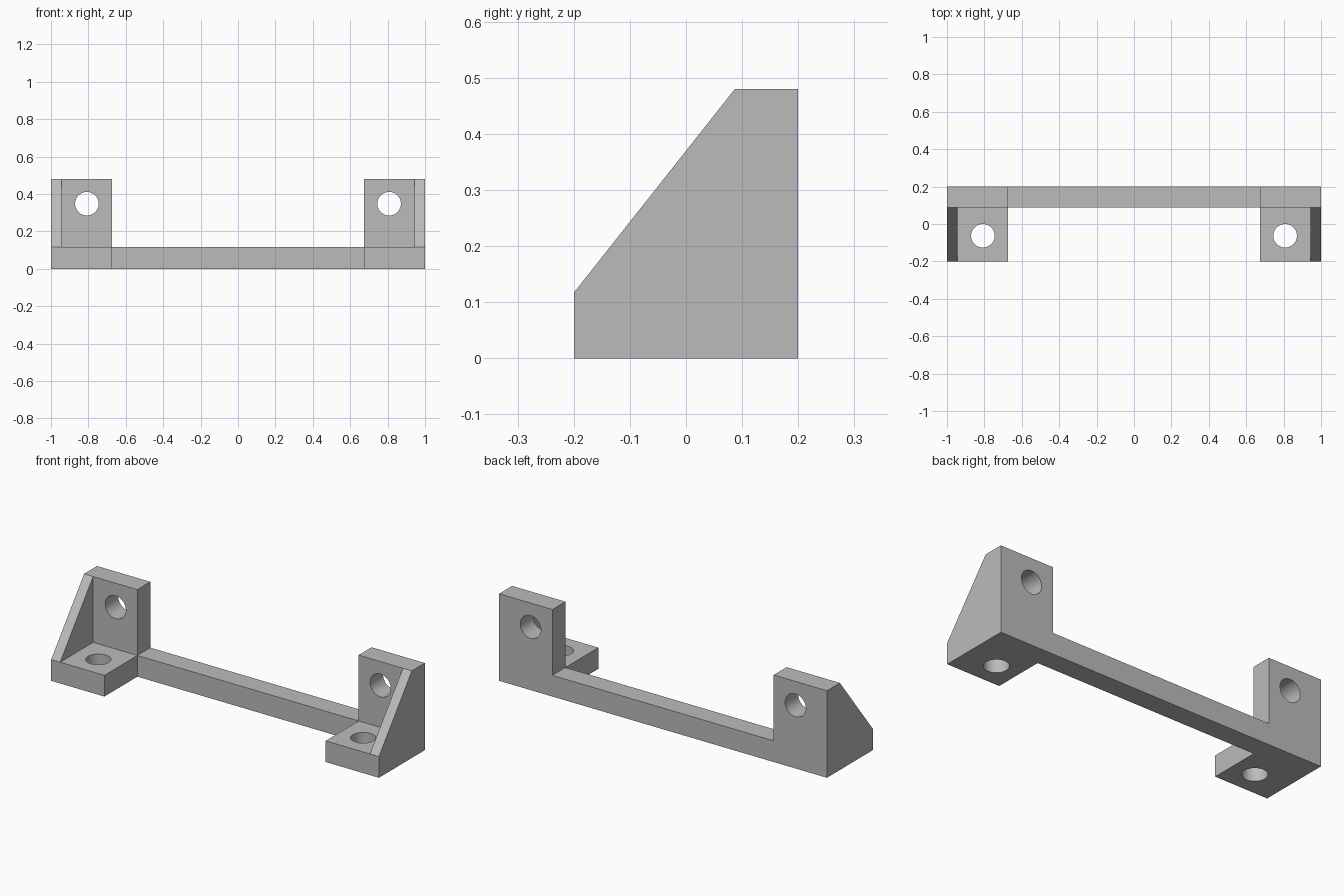
import bpy
import bmesh
from math import pi, radians
from mathutils import Matrix

default_cube = bpy.data.objects.get("Cube")
if default_cube:
    bpy.data.objects.remove(default_cube, do_unlink=True)

INNER, RIB, OUTER = 0.675, 0.945, 1.0      # x stations of an end bracket
FRONT, WALL, BACK = -0.2, 0.087, 0.2       # y stations
BASE, TOP = 0.117, 0.48                    # heights
HOLE_X, HOLE_Y, HOLE_Z, HOLE_R = 0.808, -0.063, 0.348, 0.063

grey = bpy.data.materials.new("plain grey")
grey.use_nodes = True
colour = (0.5, 0.5, 0.5, 1)
grey.diffuse_color = colour
grey.node_tree.nodes["Principled BSDF"].inputs["Base Color"].default_value = colour


def finish(name, bm):
    bmesh.ops.recalc_face_normals(bm, faces=bm.faces)
    mesh = bpy.data.meshes.new(name)
    bm.to_mesh(mesh)
    bm.free()
    mesh.materials.append(grey)
    obj = bpy.data.objects.new(name, mesh)
    bpy.context.collection.objects.link(obj)
    return obj


def prism(name, x0, x1, profile):
    """Extrude a (y, z) profile along x."""
    bm = bmesh.new()
    face = bm.faces.new([bm.verts.new((x0, y, z)) for y, z in profile])
    ext = bmesh.ops.extrude_face_region(bm, geom=[face])
    verts = [v for v in ext["geom"] if isinstance(v, bmesh.types.BMVert)]
    bmesh.ops.translate(bm, verts=verts, vec=(x1 - x0, 0, 0))
    return finish(name, bm)


def drill(name, matrix):
    bm = bmesh.new()
    bmesh.ops.create_cone(bm, cap_ends=True, segments=48, radius1=HOLE_R,
                          radius2=HOLE_R, depth=0.3, matrix=matrix)
    return finish(name, bm)


def apply(obj, mod):
    bpy.ops.object.select_all(action="DESELECT")
    obj.select_set(True)
    bpy.context.view_layer.objects.active = obj
    bpy.ops.object.modifier_apply(modifier=mod.name)


def cut(obj, cutter):
    mod = obj.modifiers.new("cut", "BOOLEAN")
    mod.operation = "DIFFERENCE"
    mod.solver = "EXACT"
    mod.object = cutter
    cutter.hide_render = True
    apply(obj, mod)
    bpy.data.objects.remove(cutter, do_unlink=True)


# End bracket: sloped side block, hollowed to leave floor, wall and outer rib
brackets = prism("end_brackets", INNER, OUTER, [
    (FRONT, 0), (BACK, 0), (BACK, TOP), (WALL, TOP), (FRONT, BASE)])
cut(brackets, prism("pocket_cutter", INNER - 0.1, RIB, [
    (FRONT - 0.1, BASE), (WALL, BASE), (WALL, TOP + 0.1), (FRONT - 0.1, TOP + 0.1)]))

# Screw holes through the floor and the wall
cut(brackets, drill("floor_hole_cutter", Matrix.Translation((HOLE_X, HOLE_Y, 0.05))))
cut(brackets, drill("wall_hole_cutter",
                    Matrix.Translation((HOLE_X, 0.15, HOLE_Z)) @ Matrix.Rotation(pi / 2, 4, "X")))

# Second bracket on the other end
mirror = brackets.modifiers.new("mirror", "MIRROR")
mirror.use_axis = (True, False, False)
mirror.use_mirror_merge = False
apply(brackets, mirror)
bpy.ops.object.shade_smooth_by_angle(angle=radians(30))

# Bar joining the two brackets along the back
prism("connecting_bar", -INNER, INNER, [
    (WALL, 0), (BACK, 0), (BACK, BASE), (WALL, BASE)])
